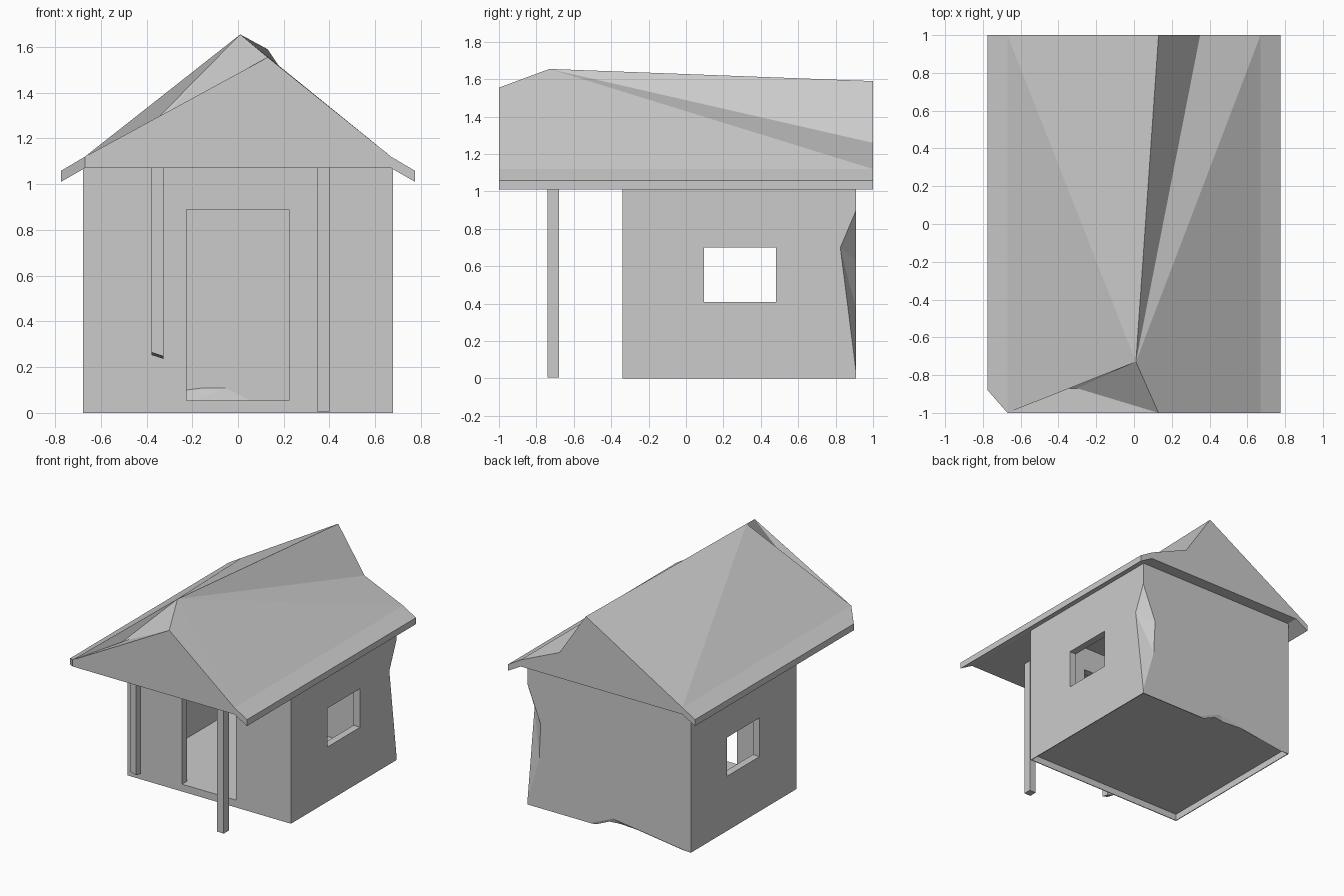
import bpy, bmesh

if "Cube" in bpy.data.objects:
    bpy.data.objects.remove(bpy.data.objects["Cube"])


def make_object(name, bm):
    bmesh.ops.recalc_face_normals(bm, faces=bm.faces)
    mesh = bpy.data.meshes.new(name)
    bm.to_mesh(mesh)
    bm.free()
    obj = bpy.data.objects.new(name, mesh)
    bpy.context.collection.objects.link(obj)
    return obj


def hull(name, points):
    bm = bmesh.new()
    for p in points:
        bm.verts.new(p)
    bmesh.ops.convex_hull(bm, input=bm.verts[:])
    bmesh.ops.dissolve_limit(bm, angle_limit=0.01, verts=bm.verts[:], edges=bm.edges[:])
    return make_object(name, bm)


def box(name, x0, x1, y0, y1, z0, z1):
    return hull(name, [(x, y, z) for x in (x0, x1) for y in (y0, y1) for z in (z0, z1)])


def cut(target, cutter):
    mod = target.modifiers.new("cut", 'BOOLEAN')
    mod.operation = 'DIFFERENCE'
    mod.solver = 'EXACT'
    mod.object = cutter
    bpy.context.view_layer.objects.active = target
    bpy.ops.object.modifier_apply(modifier=mod.name)
    bpy.data.objects.remove(cutter)


# Walls with room, open underside, door and facing windows
W, Y0, Y1, T = 0.677, -0.34, 0.91, 0.055
walls = box("walls", -W, W, Y0, Y1, 0, 1.075)
cut(walls, box("room", -W + T, W - T, Y0 + T, Y1 - T, T, 1.2))
cut(walls, box("underside", -W + 0.006, W - 0.006, Y0 + 0.006, Y1 - 0.006, -0.1, 0.05))
cut(walls, box("door_opening", -0.225, 0.222, Y0 - 0.1, Y0 + 0.1, T, 0.89))
cut(walls, box("window_opening", -1, 1, 0.095, 0.48, 0.41, 0.70))

# Chips broken out of the back right corner and the back bottom edge
cut(walls, hull("corner_chip", [(W, Y1, 0.03), (W, Y1, 0.9), (W, 0.825, 0.7),
                                (0.58, Y1, 0.365), (0.567, Y1, 0.63),
                                (0.80, 1.03, 0.5)]))
cut(walls, hull("bottom_chip", [(0.155, Y1, 0), (-W, Y1, 0), (-0.035, Y1, 0.085),
                                (-0.15, Y1 - 0.045, 0), (-0.15, 1.0, -0.05)]))

# Broken floor fragment against the back wall
hull("floor_fragment", [(-0.4, 0.86, 0.052), (0.08, 0.86, 0.052), (-0.04, 0.86, 0.113),
                        (-0.16, 0.86, 0.113), (-0.3, 0.86, 0.095), (-0.2, 0.80, 0.052)])

# Porch posts, the left one snapped off above the ground
box("right_post", 0.345, 0.40, -0.74, -0.68, 0.005, 1.075)
hull("left_post", [(x, y, z) for x, low in ((-0.378, 0.265), (-0.326, 0.248))
                   for y, drop in ((-0.74, 0), (-0.68, 0.012)) for z in (low - drop, 1.075)])

# Roof: solid gable with worn ridge and chipped ends
E, S, H = 0.775, 0.67, 1.12
points = {
    # front end
    'a': (-S, -1, 1.07), 'b': (S, -1, 1.07), 'c': (E, -1, 1.01), 'd': (E, -1, 1.058),
    'e': (S, -1, H), 'f': (0.13, -1, 1.555), 'g': (-0.30, -0.87, 1.32),
    'h': (-0.36, -0.87, 1.28), 'i': (-S, -1, H),
    # chipped front left eave and the peak
    'j': (-E, -0.88, 1.01), 'k': (-E, -0.88, 1.058), 'r': (0.01, -0.73, 1.655),
    # back end
    'A': (-S, 1, 1.07), 'B': (S, 1, 1.07), 'C': (E, 1, 1.01), 'D': (E, 1, 1.058),
    'E': (S, 1, H), 'F': (0.35, 1, 1.26), 'G': (0.13, 1, 1.59), 'I': (-S, 1, H),
    'K': (-E, 1, 1.058), 'J': (-E, 1, 1.01),
}
faces = ("abcdefi ifgh rfg rgh rhi riI rIG rGF rFE rEe ref "
         "edDE dcCD cbBC baAB ajJA jkKJ kiIK aikj JKIGFEDCBA").split()
bm = bmesh.new()
verts = {key: bm.verts.new(p) for key, p in points.items()}
for f in faces:
    bm.faces.new([verts[key] for key in f])
make_object("roof", bm)
